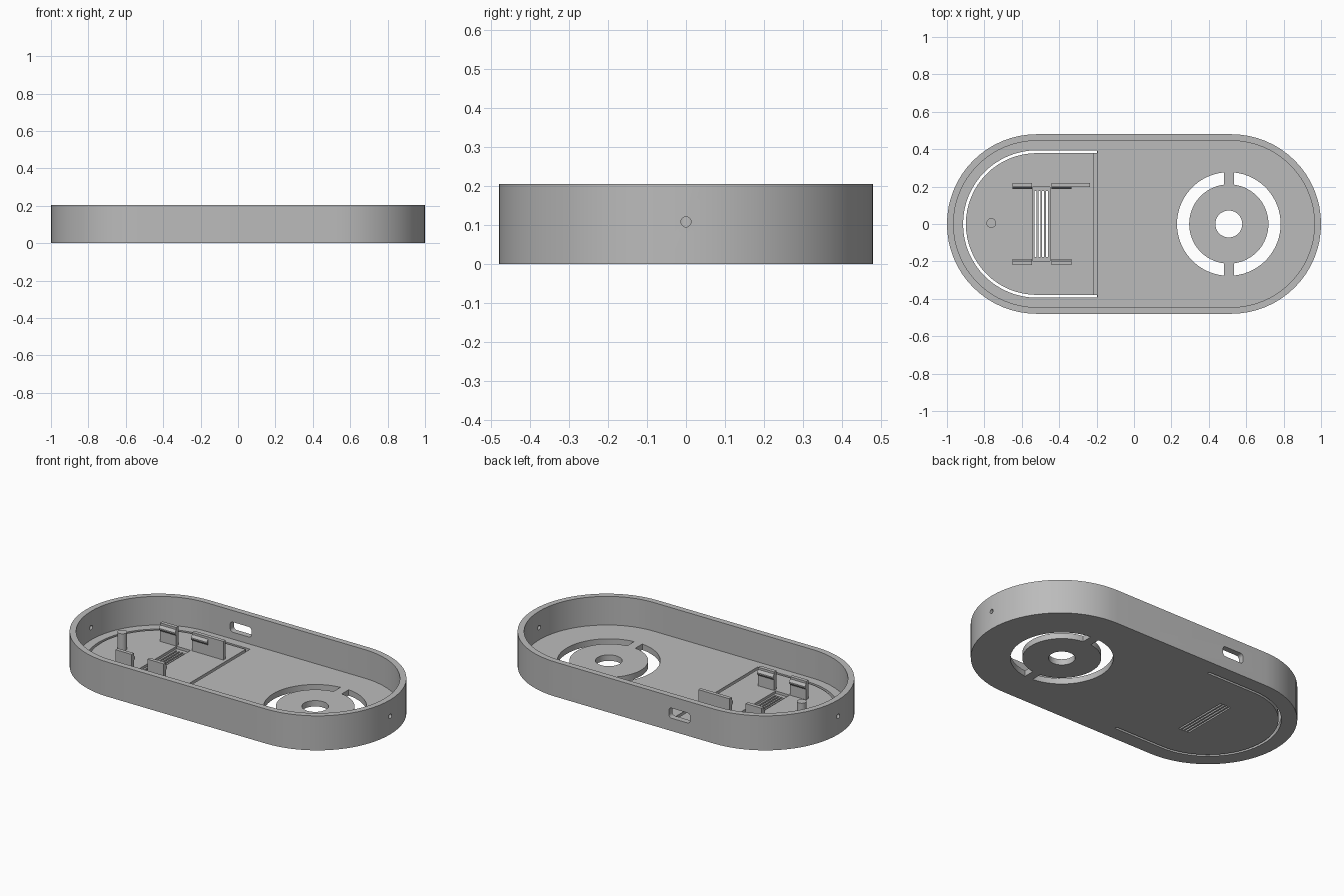
import bpy, bmesh
from math import cos, sin, pi, asin
from mathutils import Matrix

if "Cube" in bpy.data.objects:
    bpy.data.objects.remove(bpy.data.objects["Cube"])

grey = bpy.data.materials.new("plain grey")
grey.use_nodes = True
grey.diffuse_color = (0.5, 0.5, 0.5, 1)
grey.node_tree.nodes["Principled BSDF"].inputs["Base Color"].default_value = (0.5, 0.5, 0.5, 1)

HEIGHT, FLOOR, WALL = 0.205, 0.035, 0.035
RADIUS, END = 0.48, 0.52
CLIP_TOP = 0.145


def arc(cx, cy, r, a0, a1, n=32):
    return [(cx + r * cos(a0 + (a1 - a0) * i / n), cy + r * sin(a0 + (a1 - a0) * i / n))
            for i in range(n + 1)]


def stadium(r):
    return arc(END, 0, r, -pi / 2, pi / 2) + arc(-END, 0, r, pi / 2, 3 * pi / 2)


def circle(cx, cy, r, n=48):
    return arc(cx, cy, r, 0, 2 * pi, n)[:-1]


def rect(x0, x1, y0, y1):
    return [(x0, y0), (x1, y0), (x1, y1), (x0, y1)]


def prism(name, outline, z0, z1, matrix=None):
    """Extrude a closed outline from z0 to z1, then place it with a matrix."""
    bm = bmesh.new()
    face = bm.faces.new([bm.verts.new((x, y, z0)) for x, y in outline])
    top = bmesh.ops.extrude_face_region(bm, geom=[face])["geom"]
    verts = [v for v in top if isinstance(v, bmesh.types.BMVert)]
    bmesh.ops.translate(bm, verts=verts, vec=(0, 0, z1 - z0))
    if matrix:
        bm.transform(matrix)
    bmesh.ops.recalc_face_normals(bm, faces=bm.faces)
    mesh = bpy.data.meshes.new(name)
    bm.to_mesh(mesh)
    bm.free()
    mesh.materials.append(grey)
    obj = bpy.data.objects.new(name, mesh)
    bpy.context.collection.objects.link(obj)
    return obj


def activate(obj):
    bpy.ops.object.select_all(action="DESELECT")
    obj.select_set(True)
    bpy.context.view_layer.objects.active = obj


def cut(obj, *prism_args):
    cutter = prism("cutter", *prism_args)
    cutter.hide_render = True
    mod = obj.modifiers.new("cut", "BOOLEAN")
    mod.operation, mod.solver, mod.object = "DIFFERENCE", "EXACT", cutter
    activate(obj)
    bpy.ops.object.modifier_apply(modifier=mod.name)
    bpy.data.objects.remove(cutter)


# Open tray with rounded ends
tray = prism("tray", stadium(RADIUS), 0, HEIGHT)
cut(tray, stadium(RADIUS - WALL), FLOOR, HEIGHT + 0.1)

# Round opening and two half-ring openings
RING_X, OUTER, INNER, BAR = 0.507, 0.277, 0.212, 0.027
cut(tray, circle(RING_X, 0, 0.072), -0.1, 0.1)
for turn in (0, pi):
    a, b = pi / 2 - asin(BAR / OUTER), pi / 2 - asin(BAR / INNER)
    half = arc(RING_X, 0, OUTER, turn - a, turn + a) + arc(RING_X, 0, INNER, turn + b, turn - b)
    cut(tray, half, -0.1, 0.1)

# U-shaped slot around the flexible button, with a hinge groove
HINGE = -0.197
u_slot = ([(HINGE, 0.394)] + arc(-END, 0, 0.394, pi / 2, 3 * pi / 2) + [(HINGE, -0.394)]
          + [(HINGE, -0.379)] + arc(-END, 0, 0.379, 3 * pi / 2, pi / 2) + [(HINGE, 0.379)])
cut(tray, u_slot, -0.1, 0.1)
cut(tray, rect(-0.215, -0.196, -0.39, 0.39), 0.018, 0.1)

# Recessed grille with four slits
cut(tray, rect(-0.542, -0.45, -0.198, 0.198), 0.02, 0.1)
for i in range(4):
    x = -0.526 + i * 0.02
    cut(tray, rect(x - 0.005, x + 0.005, -0.176, 0.176), -0.1, 0.1)

# Rounded port opening through the back wall
PORT_X, PORT_Z, CORNER = -0.293, 0.106, 0.018
port = []
for k, (sx, sz) in enumerate([(1, 1), (-1, 1), (-1, -1), (1, -1)]):
    port += arc(PORT_X + sx * 0.052, PORT_Z + sz * 0.012, CORNER, k * pi / 2, (k + 1) * pi / 2, 6)
cut(tray, port, -0.6, -0.4, Matrix.Rotation(pi / 2, 4, "X"))

# Pin holes at both ends
for side in (-1, 1):
    place = Matrix.Translation((side, 0, 0.108)) @ Matrix.Rotation(pi / 2, 4, "Y")
    cut(tray, circle(0, 0, 0.013, 24), -0.1, 0.1, place)

activate(tray)
bpy.ops.object.shade_smooth_by_angle(angle=pi / 6)

# Board clips: plates with a wedge lip on the inner face
AXES = Matrix(((0, 0, 1, 0), (1, 0, 0, 0), (0, 1, 0, 0), (0, 0, 0, 1)))
clips = [("rear_outer_clip", 1, -0.65, -0.545, -0.545),
         ("rear_inner_clip", 1, -0.44, -0.335, -0.235),
         ("front_outer_clip", -1, -0.65, -0.545, -0.545),
         ("front_inner_clip", -1, -0.44, -0.335, -0.335)]
for name, s, x0, lip_end, x1 in clips:
    plate = rect(0.198, 0.22, FLOOR - 0.005, CLIP_TOP)
    prism(name, [(s * y, z) for y, z in plate], x0, x1, AXES)
    lip = [(0.2, 0.095), (0.187, 0.11), (0.187, 0.117), (0.2, 0.135)]
    prism(name + "_lip", [(s * y, z) for y, z in lip], x0, lip_end, AXES)

# Button post
post = prism("button_post", circle(-0.763, 0.005, 0.026, 32), FLOOR - 0.005, 0.135)
activate(post)
bpy.ops.object.shade_smooth_by_angle(angle=pi / 6)
